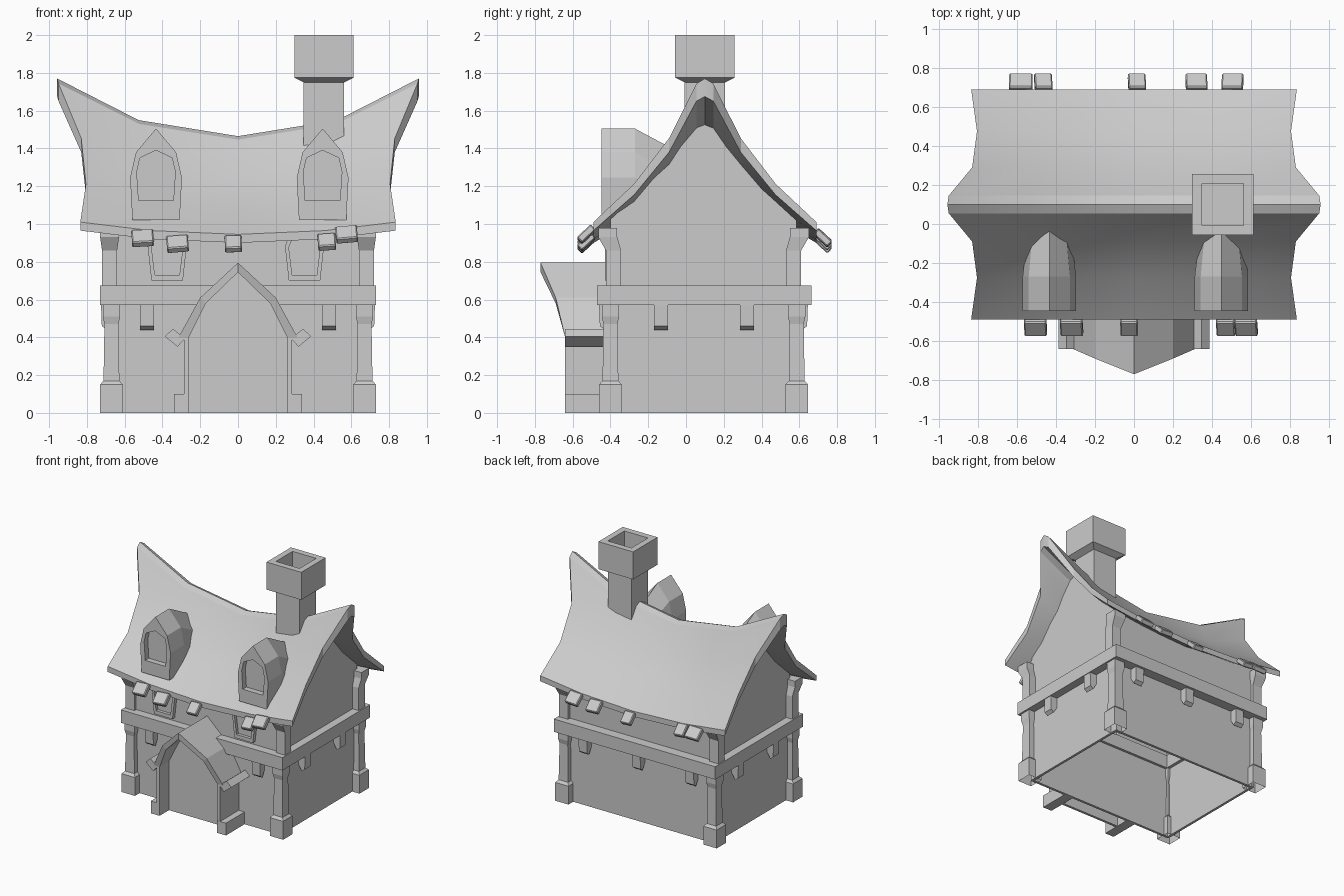
import bpy, bmesh, random
from mathutils import Matrix, Vector

random.seed(4)
if "Cube" in bpy.data.objects:
    bpy.data.objects.remove(bpy.data.objects["Cube"])

GREY = (0.6, 0.6, 0.6, 1)
stone = bpy.data.materials.new("plain_grey")
stone.diffuse_color = GREY
stone.use_nodes = True
stone.node_tree.nodes["Principled BSDF"].inputs["Base Color"].default_value = GREY

MID = 0.1      # depth position of the ridge
SIDES = (-1, 1)


def finish(name, bm):
    bmesh.ops.recalc_face_normals(bm, faces=bm.faces)
    mesh = bpy.data.meshes.new(name)
    bm.to_mesh(mesh)
    bm.free()
    mesh.materials.append(stone)
    obj = bpy.data.objects.new(name, mesh)
    bpy.context.collection.objects.link(obj)
    return obj


def smooth(obj):
    bpy.ops.object.select_all(action="DESELECT")
    obj.select_set(True)
    bpy.context.view_layer.objects.active = obj
    bpy.ops.object.shade_smooth_by_angle()


def loft(name, rings, cap_start=True):
    """Join equal closed rings into one skin."""
    bm = bmesh.new()
    rows = [[bm.verts.new(p) for p in ring] for ring in rings]
    n = len(rows[0])
    for a, b in zip(rows, rows[1:]):
        for i in range(n):
            j = (i + 1) % n
            bm.faces.new((a[i], a[j], b[j], b[i]))
    if cap_start:
        bm.faces.new(rows[0])
    bm.faces.new(rows[-1])
    return finish(name, bm)


def shell(name, top, bottom):
    """Closed sheet between two point grids."""
    bm = bmesh.new()
    t = [[bm.verts.new(p) for p in row] for row in top]
    b = [[bm.verts.new(p) for p in row] for row in bottom]
    rows, cols = len(t), len(t[0])
    for g in (t, b):
        for i in range(rows - 1):
            for j in range(cols - 1):
                bm.faces.new((g[i][j], g[i + 1][j], g[i + 1][j + 1], g[i][j + 1]))
    for j in (0, cols - 1):
        for i in range(rows - 1):
            bm.faces.new((t[i][j], t[i + 1][j], b[i + 1][j], b[i][j]))
    for i in (0, rows - 1):
        for j in range(cols - 1):
            bm.faces.new((t[i][j], t[i][j + 1], b[i][j + 1], b[i][j]))
    return finish(name, bm)


def box(name, x0, x1, y0, y1, z0, z1):
    ring = lambda z: [(x0, y0, z), (x1, y0, z), (x1, y1, z), (x0, y1, z)]
    return loft(name, [ring(z0), ring(z1)])


def square(x, y, h, z):
    return [(x - h, y - h, z), (x + h, y - h, z), (x + h, y + h, z), (x - h, y + h, z)]


def mirrored(half):
    """Right half outline, bottom to apex, completed to a closed outline."""
    return half + [(-w, z) for w, z in reversed(half[:-1])]


def upright(half, x, y, widen=1, drop=0):
    return [(x + w * widen, y, z - drop) for w, z in mirrored(half)]


# Walls: front and back, then the gables
wall = [(0.66, 0), (0.66, 1.05), (0, 0.985)]
for name, y in (("front_wall", -0.4), ("back_wall", 0.585)):
    loft(name, [upright(wall, 0, y), upright(wall, 0, y + (0.02 if y < 0 else -0.02))])
gable = [(0.49, 0), (0.485, 1.05), (0.375, 1.14), (0.19, 1.35), (0.045, 1.54), (0, 1.57)]
for s in SIDES:
    loft("gable_wall", [[(s * x, MID + d, z) for d, z in mirrored(gable)] for x in (0.645, 0.665)])

# Belt beam around the house
for s in SIDES:
    box("side_belt", *sorted((s * 0.62, s * 0.73)), -0.47, 0.665, 0.57, 0.675)
for name, y0, y1 in (("front_belt", -0.47, -0.36), ("back_belt", 0.55, 0.665)):
    box(name, -0.62, 0.62, y0, y1, 0.57, 0.675)

# Corner posts, lower with plinths and upper with flared tops
lower = [(0.06, 0), (0.06, 0.15), (0.042, 0.17), (0.037, 0.47), (0.046, 0.51), (0.046, 0.575)]
for sx in SIDES:
    for sy, y in ((-1, -0.4), (1, 0.586)):
        loft("lower_post", [square(sx * 0.67, y, h, z) for h, z in lower], cap_start=False)
        yu = y - sy * 0.016
        loft("upper_post", [square(sx * 0.68, yu, 0.04, 0.67), square(sx * 0.68, yu, 0.04, 0.86),
                            square(sx * 0.68, yu + sy * 0.03, 0.05, 0.93),
                            square(sx * 0.68, yu + sy * 0.03, 0.05, 0.98)])

# Brackets under the belt
bracket = [(0, 0.57), (0.06, 0.57), (0.056, 0.46), (0.03, 0.44), (0, 0.49)]
for x in (-0.483, 0, 0.483):
    for s, y in ((-1, -0.4), (1, 0.585)):
        loft("bracket", [[(x + e, y + s * o, z) for o, z in bracket] for e in (-0.037, 0.037)])
for y in (-0.132, 0.322):
    for s in SIDES:
        loft("side_bracket", [[(s * (0.665 + o), y + e, z) for o, z in bracket]
                              for e in (-0.037, 0.037)])

# Sagging roof: distance from ridge, half length, height fraction
slope = [(0.59, 0.835, 0), (0.375, 0.805, 0.266), (0.19, 0.83, 0.584),
         (0.045, 0.95, 0.965), (0, 0.957, 1)]
slope = [(-d, l, f) for d, l, f in slope] + slope[-2::-1]
stations = [(-1, 1.01, 1.77), (-0.55, 0.965, 1.55), (0, 0.945, 1.465),
            (0.55, 0.965, 1.55), (1, 1.01, 1.77)]
top, bottom = [], []
for t, eave, ridge in stations:
    top.append([(t * l, MID + d, eave + f * (ridge - eave)) for d, l, f in slope])
    bottom.append([(x, y, z - 0.045 - 0.05 * s[2]) for (x, y, z), s in zip(top[-1], slope)])
smooth(shell("roof", top, bottom))

# Loose shingles along the eaves: x, height, width
front_row = [(-0.505, 0.925, 0.115), (-0.32, 0.895, 0.115), (-0.025, 0.895, 0.09),
             (0.47, 0.905, 0.095), (0.575, 0.945, 0.115)]
back_row = [(-0.58, 0.93, 0.12), (-0.465, 0.925, 0.09), (0.015, 0.895, 0.09),
            (0.32, 0.91, 0.11), (0.505, 0.925, 0.11)]
for row, y, tilt in ((front_row, -0.528, 0.75), (back_row, 0.725, -0.75)):
    for x, z, w in row:
        bm = bmesh.new()
        bmesh.ops.create_cube(bm, size=1)
        place = (Matrix.Translation((x, y, z)) @ Matrix.Rotation(random.uniform(-0.1, 0.1), 4, "Y")
                 @ Matrix.Rotation(tilt, 4, "X") @ Matrix.Diagonal(Vector((w, 0.1, 0.04, 1))))
        bm.transform(place)
        bmesh.ops.bevel(bm, geom=bm.edges[:], offset=0.006, segments=1, affect="EDGES")
        smooth(finish("loose_shingle", bm))

# Chimney with a hollow cap
flue = [(0.107, 1.3), (0.107, 1.75), (0.157, 1.775), (0.157, 2.0), (0.107, 2.0), (0.107, 1.8)]
loft("chimney", [square(0.455, MID, h, z) for h, z in flue])

# Dormers with recessed windows
hood = [(0.125, 1.02), (0.137, 1.245), (0.106, 1.38), (0, 1.505)]
pane = [(0.092, 1.125), (0.102, 1.275), (0.085, 1.35), (0, 1.39)]
for x in (-0.434, 0.448):
    loft("dormer", [upright(hood, x, 0.02, 0.75, 0.155), upright(hood, x, -0.27),
                    upright(hood, x, -0.447), upright(pane, x, -0.447), upright(pane, x, -0.4)])

# Upper windows tucked under the eaves
frame = [(0.083, 0.7), (0.103, 0.88), (0.08, 0.95), (0, 0.98)]
glass = [(0.065, 0.73), (0.083, 0.875), (0.065, 0.92), (0, 0.95)]
for x in (-0.375, 0.352):
    loft("window", [upright(frame, x, -0.39), upright(frame, x, -0.43),
                    upright(glass, x, -0.43), upright(glass, x, -0.405)])

# Porch: pointed canopy, door, jambs, feet and eave planks
outer = [(-0.315, 0.4, -0.64), (-0.2, 0.61, -0.69), (0, 0.795, -0.77),
         (0.2, 0.61, -0.69), (0.315, 0.4, -0.64)]
inner = [(-0.26, 0.4), (-0.17, 0.58), (0, 0.745), (0.17, 0.58), (0.26, 0.4)]
shell("porch_canopy", [[(x, y, z), (x, -0.4, z)] for x, z, y in outer],
      [[(x, o[2], z), (x, -0.4, z)] for (x, z), o in zip(inner, outer)])
door = [(0.265, 0), (0.265, 0.4), (0.175, 0.585), (0, 0.75)]
loft("door", [upright(door, 0, -0.52), upright(door, 0, -0.5)])
plank = [(0.345, 0.445), (0.387, 0.405), (0.32, 0.35), (0.28, 0.395)]
for s in SIDES:
    box("door_jamb", *sorted((s * 0.26, s * 0.287)), -0.64, -0.4, 0, 0.41)
    box("jamb_foot", *sorted((s * 0.26, s * 0.34)), -0.641, -0.4, 0, 0.1)
    loft("porch_plank", [[(s * x, y, z) for x, z in plank] for y in (-0.64, -0.4)])
